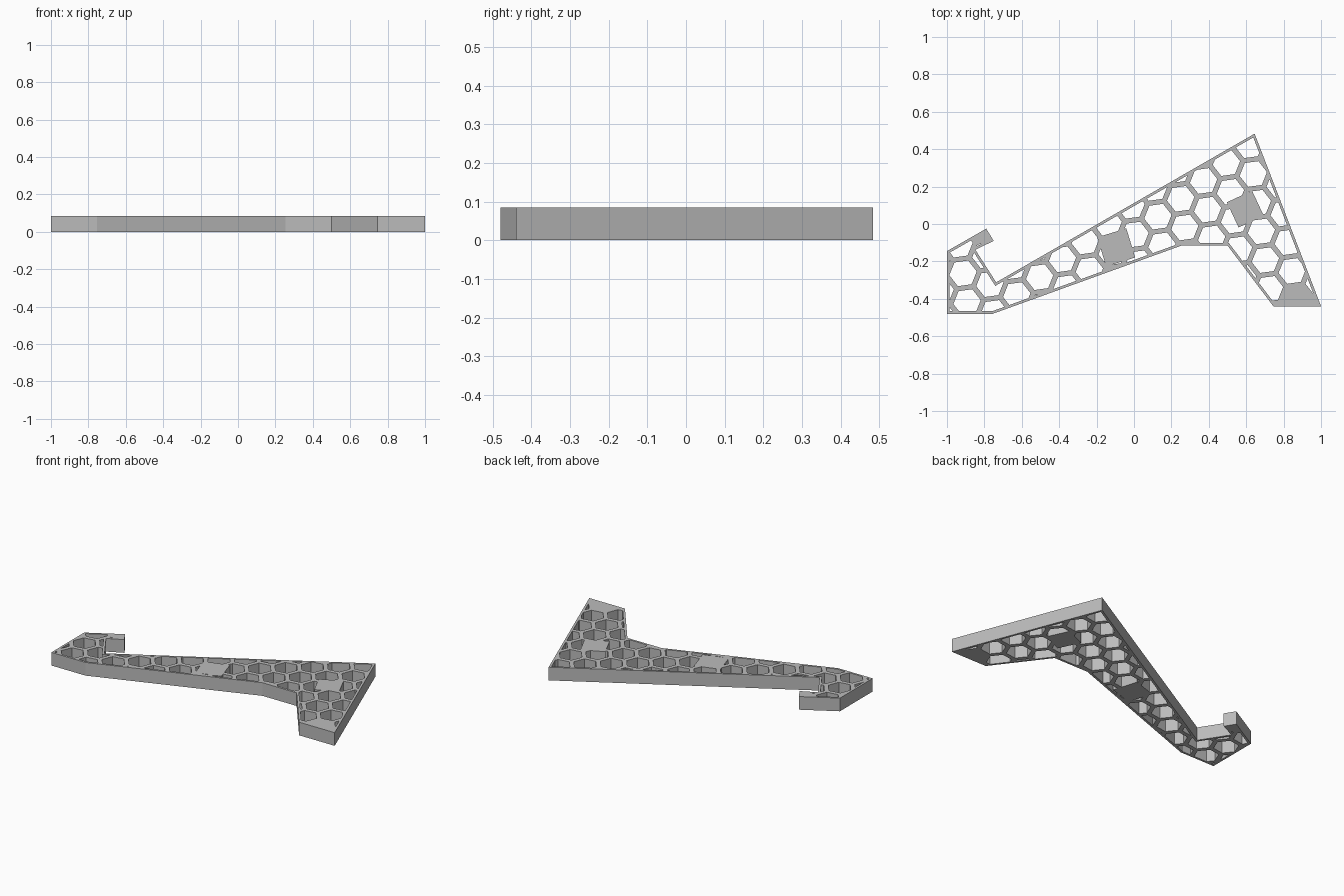
import bpy, bmesh
from math import radians, cos, sin
from mathutils import Vector

cube = bpy.data.objects.get("Cube")
if cube:
    bpy.data.objects.remove(cube, do_unlink=True)

THICK = 0.085
RIM = 0.014
PITCH = 0.155
HOLE_R = 0.074
TILT = radians(8)

grey = bpy.data.materials.new("plain grey")
grey.use_nodes = True
colour = (0.5, 0.5, 0.5, 1)
grey.diffuse_color = colour
grey.node_tree.nodes["Principled BSDF"].inputs["Base Color"].default_value = colour

# Counter-clockwise bracket profile: foot, arm, back edge and hook
outline = [Vector(p) for p in (
    (-1, -.48), (-.755, -.48), (.255, -.115), (.5, -.115), (.745, -.44), (1, -.44),
    (.645, .483), (-.737, -.312), (-.848, -.138), (-.75, -.09), (-.79, -.025), (-1, -.145))]


def inset(points, width):
    """Move every edge of a counter-clockwise polygon inward."""
    result = []
    for i, p in enumerate(points):
        a = (p - points[i - 1]).normalized()
        b = (points[(i + 1) % len(points)] - p).normalized()
        na, nb = Vector((-a.y, a.x)), Vector((-b.y, b.x))
        result.append(p + (na + nb) * width / (1 + na.dot(nb)))
    return result


def prisms(name, polygons, low, high):
    """Extrude flat polygons into one object of upright prisms."""
    bm = bmesh.new()
    for points in polygons:
        face = bm.faces.new([bm.verts.new((p.x, p.y, low)) for p in points])
        new = bmesh.ops.extrude_face_region(bm, geom=[face])["geom"]
        bmesh.ops.translate(bm, vec=(0, 0, high - low),
                            verts=[v for v in new if isinstance(v, bmesh.types.BMVert)])
    bmesh.ops.recalc_face_normals(bm, faces=bm.faces[:])
    mesh = bpy.data.meshes.new(name)
    bm.to_mesh(mesh)
    bm.free()
    mesh.materials.append(grey)
    obj = bpy.data.objects.new(name, mesh)
    bpy.context.collection.objects.link(obj)
    return obj


def combine(target, tool, operation):
    """Apply a boolean and remove the tool object."""
    mod = target.modifiers.new("cut", 'BOOLEAN')
    mod.operation, mod.solver, mod.object = operation, 'EXACT', tool
    bpy.context.view_layer.update()
    graph = bpy.context.evaluated_depsgraph_get()
    mesh = bpy.data.meshes.new_from_object(target.evaluated_get(graph))
    target.modifiers.clear()
    target.data = mesh
    bpy.data.objects.remove(tool, do_unlink=True)


def ring(centre, radius, sides, turn):
    return [centre + radius * Vector((cos(turn + radians(360 * k / sides)),
                                      sin(turn + radians(360 * k / sides))))
            for k in range(sides)]


# Tilted honeycomb, left solid at the hook lip and the foot tip
origin = Vector((.372, .23))
step_u = PITCH * Vector((cos(TILT + radians(30)), sin(TILT + radians(30))))
step_v = PITCH * Vector((cos(TILT - radians(30)), sin(TILT - radians(30))))
solid_spots = [(Vector((-.765, -.06)), .07), (Vector((.95, -.42)), .09)]
cells = []
for i in range(-16, 17):
    for j in range(-16, 17):
        c = origin + i * step_u + j * step_v
        if abs(c.x) > 1.1 or abs(c.y) > .6:
            continue
        if all((c - spot).length > size for spot, size in solid_spots):
            cells.append(ring(c, HOLE_R, 6, TILT))

holes = prisms("honeycomb_cutter", cells, -.1, .2)
holes.hide_render = True
combine(holes, prisms("rim_cutter", [inset(outline, RIM)], -.05, .15), 'INTERSECT')

# Two solid pads interrupt the honeycomb
pads = [ring(Vector((-.095, -.125)), .115, 4, radians(62)),
        ring(Vector((.595, .08)), .105, 4, radians(70))]
combine(holes, prisms("pad_cutter", pads, -.2, .3), 'DIFFERENCE')

bracket = prisms("honeycomb_bracket", [outline], 0, THICK)
combine(bracket, holes, 'DIFFERENCE')
bracket.data.materials.clear()
bracket.data.materials.append(grey)
